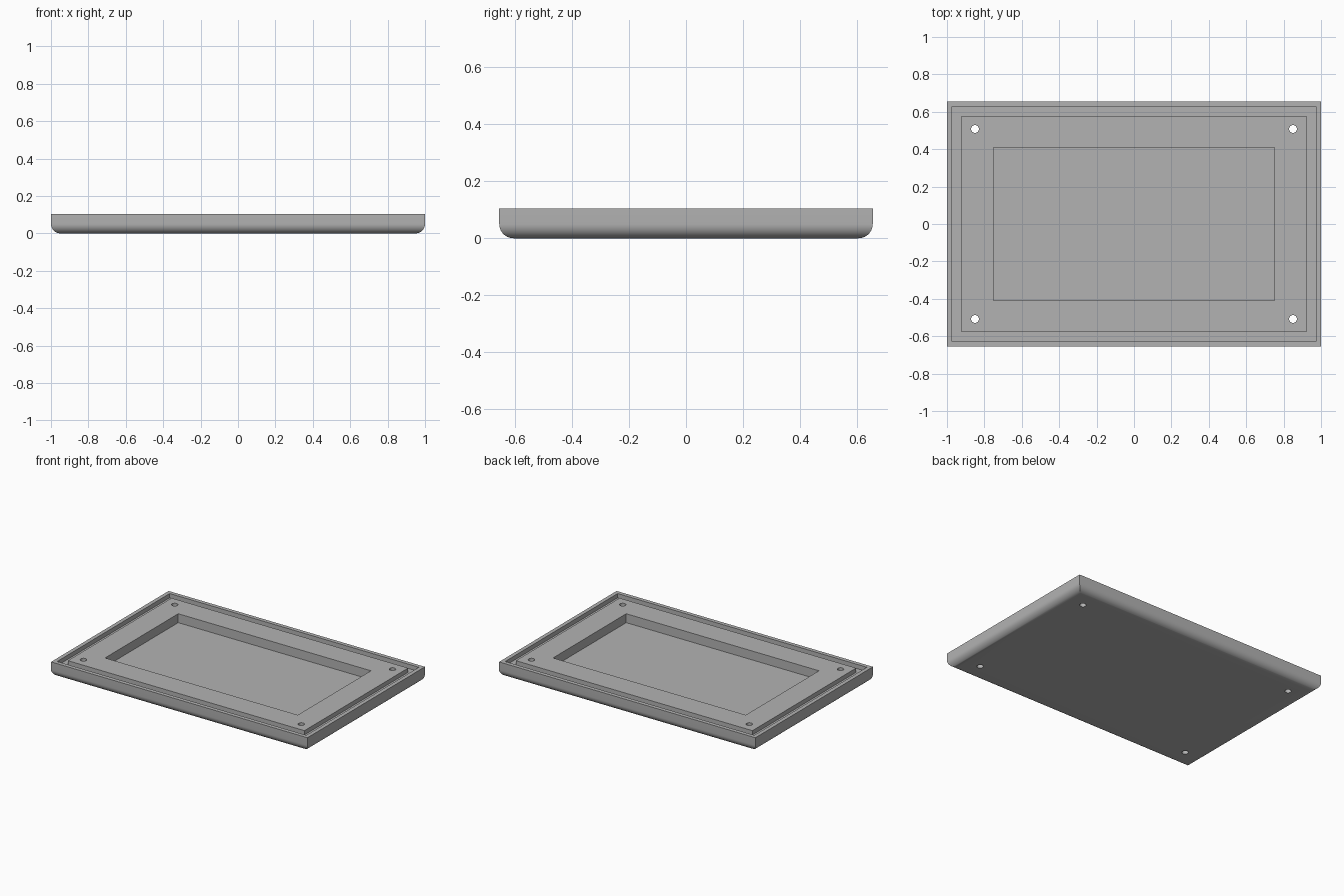
import bpy
import bmesh
import math

cube = bpy.data.objects.get("Cube")
if cube:
    bpy.data.objects.remove(cube, do_unlink=True)

HALF_X, HALF_Y, TOP = 1.0, 0.655, 0.104
FILLET, STEPS = 0.05, 10
GROOVE_Z, POCKET_Z = TOP - 0.03, TOP - 0.063

grey = bpy.data.materials.new("grey")
grey.use_nodes = True
colour = (0.45, 0.45, 0.45, 1)
grey.diffuse_color = colour
grey.node_tree.nodes["Principled BSDF"].inputs["Base Color"].default_value = colour


def inset(d, z):
    """Rectangular section of the tray, inset by d at height z."""
    return HALF_X - d, HALF_Y - d, z


# Sections from the underside, up the rounded edge, over the rim and into the pocket
rings = []
for i in range(STEPS + 1):
    a = math.pi / 2 * i / STEPS
    rings.append(inset(FILLET * (1 - math.sin(a)), FILLET * (1 - math.cos(a))))
rings += [
    inset(0, TOP), inset(0.028, TOP),                   # rim
    inset(0.028, GROOVE_Z), inset(0.077, GROOVE_Z),     # groove
    inset(0.077, TOP),                                  # inner border
    (0.752, 0.408, TOP), (0.752, 0.408, POCKET_Z),      # pocket
]

# Tray body
bm = bmesh.new()
loops = [[bm.verts.new((sx * x, sy * y, z))
          for sx, sy in ((-1, -1), (1, -1), (1, 1), (-1, 1))] for x, y, z in rings]
bm.faces.new(loops[0])
bm.faces.new(loops[-1])
for low, high in zip(loops, loops[1:]):
    for i in range(4):
        j = (i + 1) % 4
        bm.faces.new((low[i], low[j], high[j], high[i]))
bmesh.ops.recalc_face_normals(bm, faces=bm.faces)
mesh = bpy.data.meshes.new("tray")
bm.to_mesh(mesh)
bm.free()
tray = bpy.data.objects.new("tray", mesh)
bpy.context.collection.objects.link(tray)
mesh.materials.append(grey)

# Screw holes through the four corners
for sx in (-1, 1):
    for sy in (-1, 1):
        bpy.ops.mesh.primitive_cylinder_add(
            vertices=32, radius=0.021, depth=0.4, location=(sx * 0.85, sy * 0.508, 0.05))
        cutter = bpy.context.object
        cutter.name = "hole_cutter"
        cutter.data.materials.append(grey)
        cut = tray.modifiers.new("screw_hole", "BOOLEAN")
        cut.operation, cut.solver, cut.object = "DIFFERENCE", "EXACT", cutter
        bpy.context.view_layer.objects.active = tray
        bpy.ops.object.modifier_apply(modifier=cut.name)
        bpy.data.objects.remove(cutter, do_unlink=True)

bpy.ops.object.select_all(action="DESELECT")
tray.select_set(True)
bpy.context.view_layer.objects.active = tray
bpy.ops.object.shade_smooth_by_angle(angle=math.radians(30))
